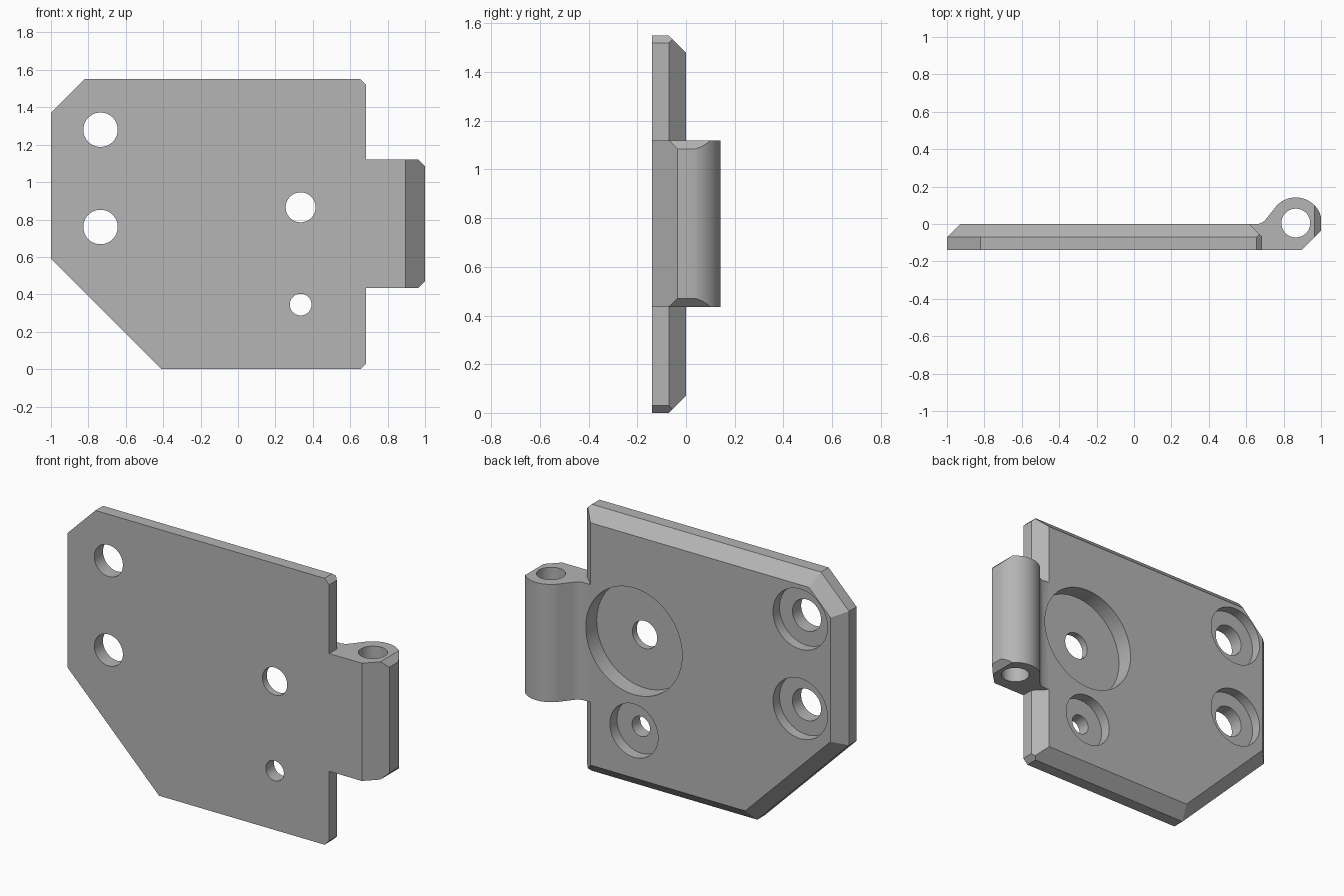
import bpy, bmesh, math
from mathutils import Vector, Matrix

if "Cube" in bpy.data.objects:
    bpy.data.objects.remove(bpy.data.objects["Cube"])

FRONT, BACK = -0.14, 0.0          # plate faces in y
CHAMFER = 0.07

metal = bpy.data.materials.new("plain grey metal")
metal.diffuse_color = (0.46, 0.46, 0.46, 1)
metal.use_nodes = True
metal.node_tree.nodes["Principled BSDF"].inputs["Base Color"].default_value = metal.diffuse_color


def make_object(name, bm):
    bmesh.ops.recalc_face_normals(bm, faces=bm.faces[:])
    mesh = bpy.data.meshes.new(name)
    bm.to_mesh(mesh)
    bm.free()
    mesh.materials.append(metal)
    obj = bpy.data.objects.new(name, mesh)
    bpy.context.collection.objects.link(obj)
    return obj


def slice_off(bm, point, normal):
    """Remove everything on the normal side of a plane and cap the cut."""
    res = bmesh.ops.bisect_plane(bm, geom=bm.verts[:] + bm.edges[:] + bm.faces[:], dist=1e-6,
                                 plane_co=point, plane_no=normal, clear_outer=True)
    edges = [e for e in res["geom_cut"] if isinstance(e, bmesh.types.BMEdge) and e.is_boundary]
    if edges:
        bmesh.ops.edgeloop_fill(bm, edges=edges)


def cylinder(name, radius, centre, depth, along_y=True):
    bm = bmesh.new()
    turn = Matrix.Rotation(math.pi / 2, 4, 'X') if along_y else Matrix()
    bmesh.ops.create_cone(bm, cap_ends=True, segments=64, radius1=radius, radius2=radius,
                          depth=depth, matrix=Matrix.Translation(centre) @ turn)
    return make_object(name, bm)


def combine(obj, other, operation):
    mod = obj.modifiers.new(operation.lower(), 'BOOLEAN')
    mod.operation, mod.solver, mod.object = operation, 'EXACT', other
    bpy.context.view_layer.objects.active = obj
    bpy.ops.object.modifier_apply(modifier=mod.name)
    bpy.data.objects.remove(other, do_unlink=True)


# Plate: a block trimmed by its sides, each with a 45 degree chamfer at the back
bm = bmesh.new()
bmesh.ops.create_cube(bm, size=1, matrix=Matrix.Translation((0, (FRONT + BACK) / 2, 0.8))
                      @ Matrix.Diagonal((4, BACK - FRONT, 4, 1)))
d = math.sqrt(0.5)
sides = [((0.685, 0.8), (1, 0)), ((0, 1.55), (0, 1)), ((-1, 0.8), (-1, 0)), ((0, 0), (0, -1)),
         ((-1, 1.37), (-d, d)), ((-1, 0.59), (-d, -d))]
for (x, z), (nx, nz) in sides:
    slice_off(bm, Vector((x, 0, z)), Vector((nx, 0, nz)))
    slice_off(bm, Vector((x, BACK - CHAMFER, z)), Vector((nx, 1, nz)).normalized())
for z, nz in ((1.52, d), (0.03, -d)):      # small corner cuts on the hinge side
    slice_off(bm, Vector((0.685, 0, z)), Vector((d, 0, nz)))
plate = make_object("hinge_plate", bm)

# Knuckle: extruded barrel profile blending into the plate
cx, cy, r = 0.865, 0.002, 0.14
profile = [(0.6, FRONT), (0.895, FRONT), (1.0, -0.035)]
for i in range(33):
    a = math.radians(15.4 + (142 - 15.4) * i / 32)
    profile.append((cx + r * math.cos(a), cy + r * math.sin(a)))
profile += [(0.71, 0.032), (0.7, 0.02), (0.686, 0.008), (0.665, BACK), (0.6, BACK)]
bm = bmesh.new()
face = bm.faces.new([bm.verts.new((x, y, 0.435)) for x, y in profile])
top = bmesh.ops.extrude_face_region(bm, geom=[face])["geom"]
bmesh.ops.translate(bm, vec=(0, 0, 0.685), verts=[v for v in top if isinstance(v, bmesh.types.BMVert)])
for z, nz in ((1.12, d), (0.435, -d)):     # bevelled barrel ends
    slice_off(bm, Vector((0.965, 0, z)), Vector((d, 0, nz)))
combine(plate, make_object("hinge_knuckle", bm), 'UNION')

# Pin hole
combine(plate, cylinder("pin_cutter", 0.077, (cx, cy + 0.003, 0.78), 1.2, False), 'DIFFERENCE')

# Screw holes: x, z, hole radius, recess radius, recess depth
for x, z, hole, recess, depth in ((-0.735, 1.28, 0.092, 0.175, 0.06),
                                  (-0.735, 0.76, 0.092, 0.175, 0.06),
                                  (0.335, 0.865, 0.08, 0.31, 0.1),
                                  (0.335, 0.345, 0.058, 0.155, 0.065)):
    combine(plate, cylinder("recess_cutter", recess, (x, BACK - depth + 0.1, z), 0.2), 'DIFFERENCE')
    combine(plate, cylinder("hole_cutter", hole, (x, -0.07, z), 0.5), 'DIFFERENCE')

# Smooth round surfaces, crisp edges
bpy.ops.object.select_all(action='DESELECT')
plate.select_set(True)
bpy.context.view_layer.objects.active = plate
bpy.ops.object.shade_smooth_by_angle(angle=math.radians(25))
